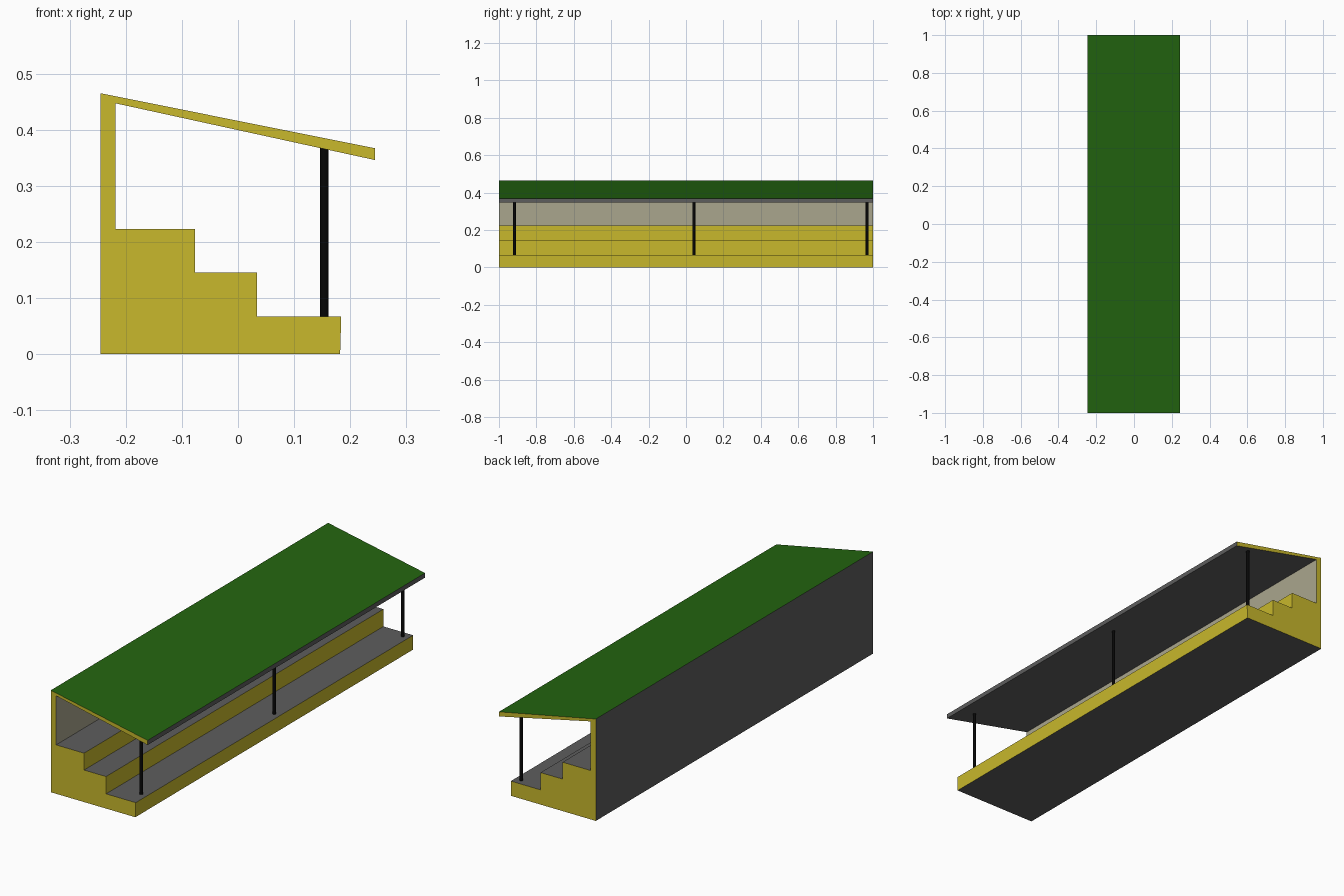
import bpy, bmesh, math

if "Cube" in bpy.data.objects:
    bpy.data.objects.remove(bpy.data.objects["Cube"])

def mat(name, r, g, b):
    m = bpy.data.materials.new(name)
    m.diffuse_color = (r, g, b, 1)
    m.use_nodes = True
    m.node_tree.nodes["Principled BSDF"].inputs["Base Color"].default_value = m.diffuse_color
    return m

yellow = mat("yellow", 0.58, 0.48, 0.025)
grey = mat("grey", 0.11, 0.11, 0.11)
green = mat("green", 0.017, 0.13, 0.005)
cream = mat("pale_cream", 0.40, 0.38, 0.27)
black = mat("black", 0.002, 0.002, 0.002)
Y, G, R, C = range(4)

# Shelter shell: side profile (x, z) and the colour of the strip starting there
profile = [
    (-0.245, 0.0, G),      # underside
    (0.182, 0.0, Y),       # front riser
    (0.184, 0.067, G),     # lower tread
    (0.034, 0.067, Y),     # middle riser
    (0.034, 0.146, G),     # middle tread
    (-0.077, 0.146, Y),    # upper riser
    (-0.077, 0.223, G),    # upper tread
    (-0.218, 0.223, C),    # inner back wall
    (-0.218, 0.447, G),    # roof underside
    (0.244, 0.346, G),     # roof front edge
    (0.244, 0.367, R),     # roof top
    (-0.245, 0.465, G),    # outer back wall
]
bm = bmesh.new()
near = [bm.verts.new((x, -1, z)) for x, z, _ in profile]
far = [bm.verts.new((x, 1, z)) for x, z, _ in profile]
n = len(profile)
for i in range(n):
    j = (i + 1) % n
    f = bm.faces.new((near[i], far[i], far[j], near[j]))
    f.material_index = profile[i][2]
bm.faces.new(near).material_index = Y
bm.faces.new(far[::-1]).material_index = Y
bmesh.ops.recalc_face_normals(bm, faces=bm.faces)
mesh = bpy.data.meshes.new("stepped_shelter")
bm.to_mesh(mesh)
bm.free()
for m in (yellow, grey, green, cream):
    mesh.materials.append(m)
bpy.context.collection.objects.link(bpy.data.objects.new("stepped_shelter", mesh))

# Roof posts
for i, y in enumerate((-0.917, 0.042, 0.968)):
    bpy.ops.mesh.primitive_cylinder_add(vertices=12, radius=0.0075, depth=0.304,
                                        location=(0.154, y, 0.216))
    post = bpy.context.object
    post.name = f"roof_post_{i + 1}"
    post.data.materials.append(black)
    bpy.ops.object.shade_smooth_by_angle(angle=math.radians(40))
